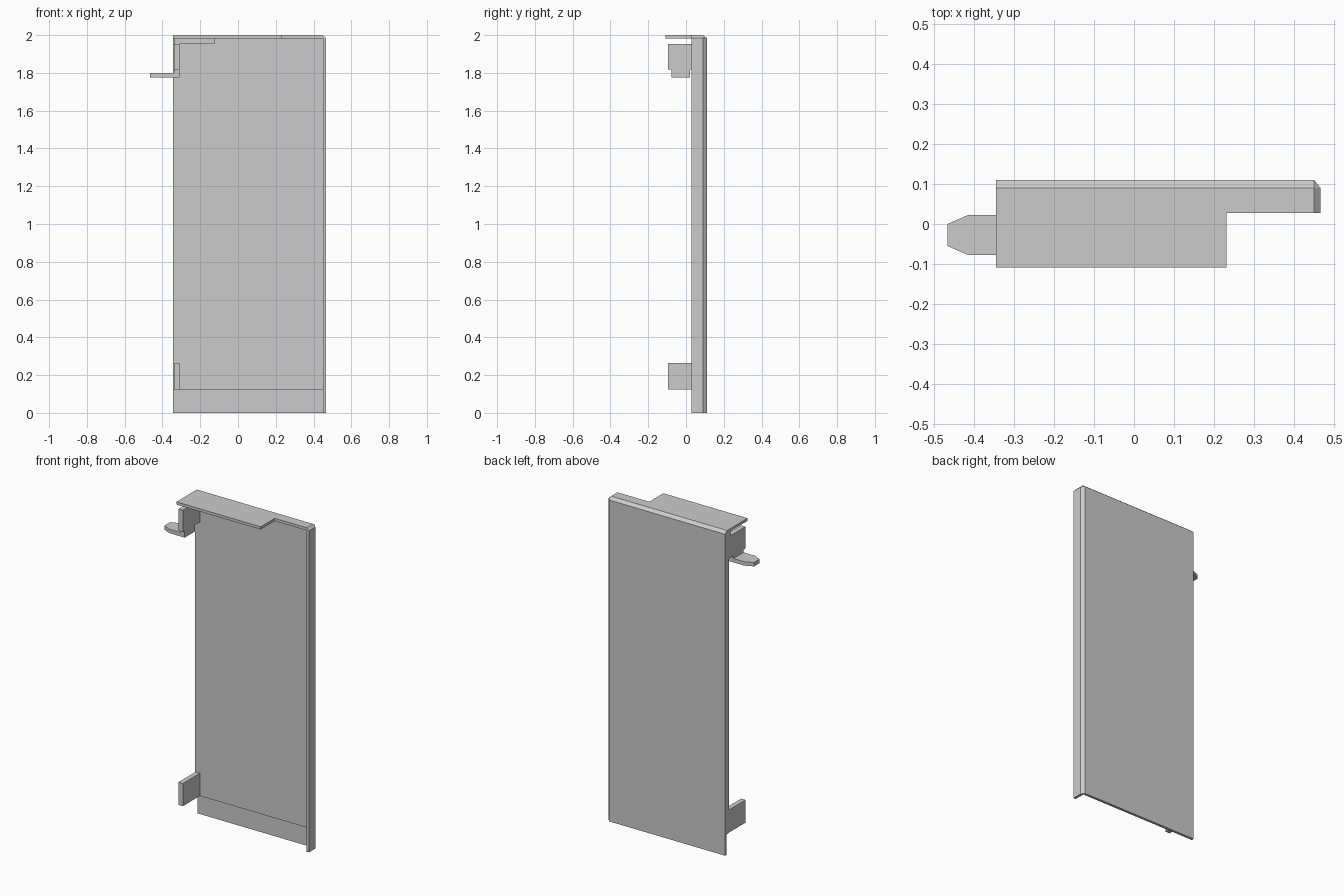
import bpy, bmesh
from mathutils import Vector

if "Cube" in bpy.data.objects:
    bpy.data.objects.remove(bpy.data.objects["Cube"])


def prism(name, outline, z0, z1):
    """Extrude an xy outline from z0 to z1."""
    bm = bmesh.new()
    face = bm.faces.new([bm.verts.new((x, y, z0)) for x, y in outline])
    top = bmesh.ops.extrude_face_region(bm, geom=[face])["geom"]
    bmesh.ops.translate(bm, vec=Vector((0, 0, z1 - z0)),
                        verts=[v for v in top if isinstance(v, bmesh.types.BMVert)])
    bmesh.ops.recalc_face_normals(bm, faces=bm.faces[:])
    mesh = bpy.data.meshes.new(name)
    bm.to_mesh(mesh)
    bm.free()
    ob = bpy.data.objects.new(name, mesh)
    bpy.context.collection.objects.link(ob)
    return ob


def box(name, x0, x1, y0, y1, z0, z1):
    return prism(name, [(x0, y0), (x1, y0), (x1, y1), (x0, y1)], z0, z1)


def cut(target, cutter):
    mod = target.modifiers.new("cut", 'BOOLEAN')
    mod.operation = 'DIFFERENCE'
    mod.solver = 'EXACT'
    mod.object = cutter
    bpy.context.view_layer.objects.active = target
    bpy.ops.object.modifier_apply(modifier=mod.name)
    bpy.data.objects.remove(cutter)


L, R, F, B, H = -0.344, 0.465, 0.028, 0.11, 2.0
INNER = 0.071   # front surface of the back sheet
LEDGE = 1.983   # underside of the top
CHAMFER = 0.02

# Panel shell: chamfer the three edges meeting at the top back right corner
panel = box("panel", L, R, F, B, 0, H)
bm = bmesh.new()
bm.from_mesh(panel.data)
corner = max(bm.verts, key=lambda v: v.co.x + v.co.y + v.co.z)
bmesh.ops.bevel(bm, geom=list(corner.link_edges), offset=CHAMFER,
                offset_type='OFFSET', segments=1, affect='EDGES')
# the chamfer is a little narrower on the side and the top
for v in bm.verts:
    for axis, edge in ((0, R), (2, H)):
        if edge - v.co[axis] < CHAMFER + 0.001:
            v.co[axis] = edge - (edge - v.co[axis]) * 0.8
bm.to_mesh(panel.data)
bm.free()

# Hollow it out, leaving back sheet, right flange and top lip
cut(panel, box("cavity", L - 0.1, 0.449, F - 0.1, INNER, -0.1, LEDGE))
# Thinner strip along the bottom
cut(panel, box("bottom_step", L - 0.1, 0.449, F - 0.1, 0.094, -0.2, 0.125))

# Top ledge reaching forward, and the stiffener below it
box("top_ledge", L, 0.231, -0.109, F, LEDGE, H)
box("top_stiffener", -0.34, -0.125, 0.05, INNER, 1.952, LEDGE)

# Mounting tabs on the left edge
for name, z0, z1 in (("lower_tab", 0.125, 0.265), ("upper_tab", 1.817, 1.952)):
    box(name, -0.34, -0.31, -0.095, INNER, z0, z1)

# Latch: short block under the upper tab with a tapered tongue
box("latch_block", -0.34, -0.31, -0.077, 0.022, 1.776, 1.817)
prism("latch_tongue", [(-0.34, -0.077), (-0.34, 0.022), (-0.415, 0.022),
                       (-0.465, 0.0), (-0.465, -0.055), (-0.415, -0.077)],
      1.776, 1.80)
